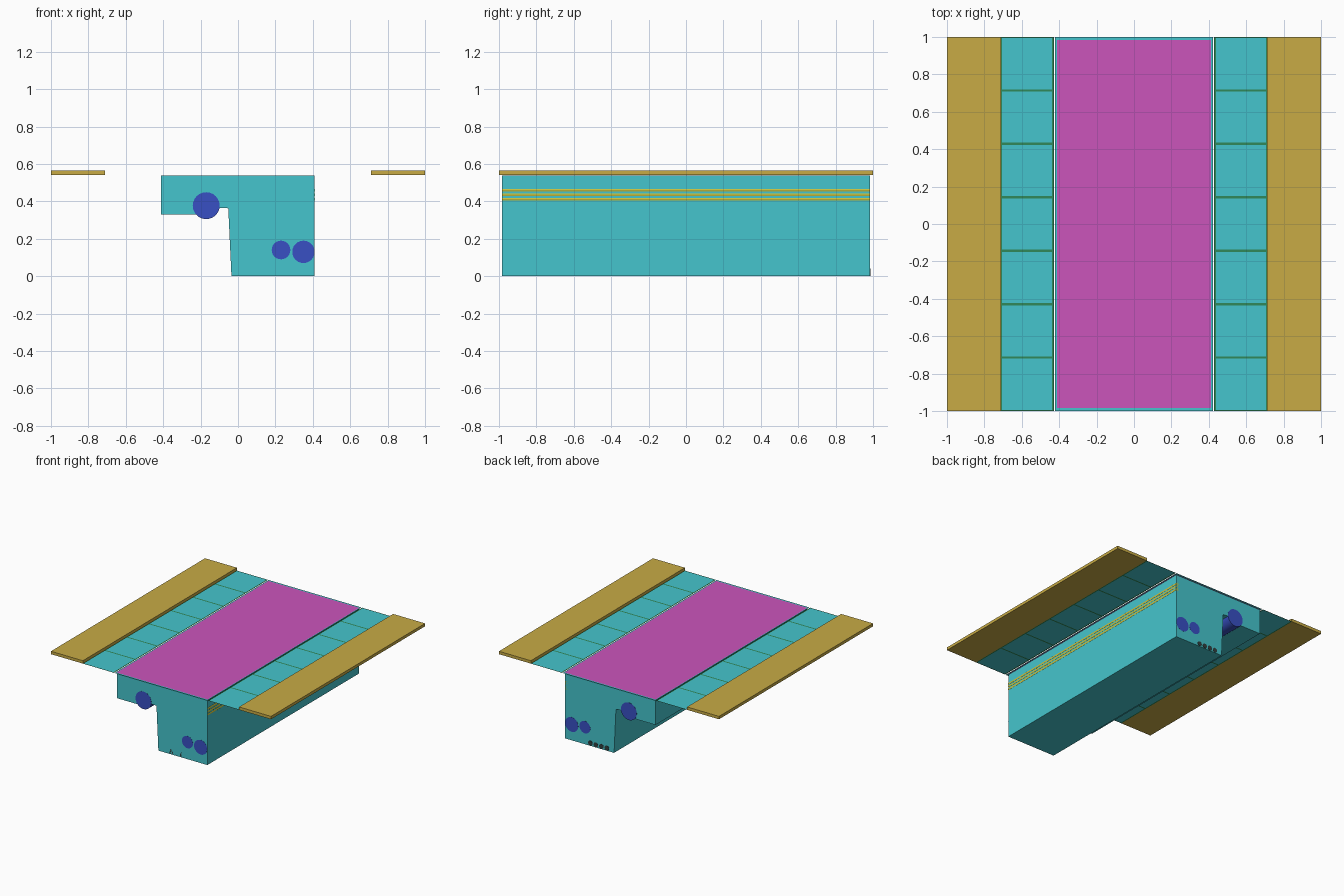
import bpy, bmesh, math

if "Cube" in bpy.data.objects:
    bpy.data.objects.remove(bpy.data.objects["Cube"])


def material(name, r, g, b):
    m = bpy.data.materials.new(name)
    m.diffuse_color = (r, g, b, 1)
    m.use_nodes = True
    m.node_tree.nodes["Principled BSDF"].inputs["Base Color"].default_value = m.diffuse_color
    return m


TEAL = material("teal", 0.06, 0.56, 0.61)
MAGENTA = material("magenta", 0.6, 0.09, 0.5)
GOLD = material("gold", 0.58, 0.41, 0.06)
BLUE = material("blue", 0.04, 0.08, 0.55)
YELLOW = material("yellow", 0.6, 0.55, 0.05)
GREEN = material("green", 0.03, 0.25, 0.1)
DARK = material("dark", 0.03, 0.05, 0.05)


def finish(name, bm, mat):
    mesh = bpy.data.meshes.new(name)
    bm.to_mesh(mesh)
    bm.free()
    mesh.materials.append(mat)
    ob = bpy.data.objects.new(name, mesh)
    bpy.context.collection.objects.link(ob)
    return ob


def box(name, lo, hi, mat):
    bm = bmesh.new()
    bmesh.ops.create_cube(bm, size=1)
    for v in bm.verts:
        v.co = [lo[i] if v.co[i] < 0 else hi[i] for i in range(3)]
    return finish(name, bm, mat)


def sheets(name, rects, z, mat):
    # flat rectangles given as x0, x1, y0, y1
    bm = bmesh.new()
    for x0, x1, y0, y1 in rects:
        bm.faces.new([bm.verts.new((x, y, z)) for x, y in
                      ((x0, y0), (x1, y0), (x1, y1), (x0, y1))])
    return finish(name, bm, mat)


def pipe(name, x, z, r, half, mat, sides=24, y=0):
    bpy.ops.mesh.primitive_cylinder_add(vertices=sides, radius=r, depth=2 * half,
                                        location=(x, y, z),
                                        rotation=(math.pi / 2, 0, 0))
    ob = bpy.context.object
    ob.name = name
    ob.data.materials.append(mat)
    bpy.ops.object.shade_smooth_by_angle()


# Ground block under the road: stepped profile extruded along y
profile = [(-0.412, 0.537), (-0.412, 0.33), (-0.14, 0.33), (-0.12, 0.34),
           (-0.11, 0.362), (-0.10, 0.366), (-0.052, 0.363), (-0.035, 0.0),
           (0.41, 0.0), (0.41, 0.537)]
bm = bmesh.new()
end = bm.faces.new([bm.verts.new((x, -0.984, z)) for x, z in profile])
ext = bmesh.ops.extrude_face_region(bm, geom=[end], use_keep_orig=True)
for v in ext["geom"]:
    if isinstance(v, bmesh.types.BMVert):
        v.co.y = 0.984
bmesh.ops.recalc_face_normals(bm, faces=bm.faces[:])
finish("ground_block", bm, TEAL)

# Road surface and its narrow border
sheets("road_surface", [(-0.413, 0.413, -0.985, 0.985)], 0.54, MAGENTA)
sheets("road_border", [(-0.422, -0.413, -1, 1), (0.413, 0.422, -1, 1),
                       (-0.413, 0.413, -1, -0.985), (-0.413, 0.413, 0.985, 1)],
       0.54, TEAL)

# Parking bays with painted lines, and raised pavements, on both sides
STEP, HALF_LINE = 2 / 7, 0.006
for side, s in (("left", -1), ("right", 1)):
    bays, lines = [], []
    xa, xb = sorted((s * 0.438, s * 0.705))
    for i in range(7):
        y0 = -1 + i * STEP
        bays.append((xa, xb, y0 + HALF_LINE, y0 + STEP - HALF_LINE))
    for i in range(8):
        y = -1 + i * STEP
        lines.append((xa, xb, max(-1, y - HALF_LINE), min(1, y + HALF_LINE)))
    for a, b in ((0.428, 0.438), (0.705, 0.715)):
        x0, x1 = sorted((s * a, s * b))
        lines.append((x0, x1, -1, 1))
    sheets(side + "_parking_bays", bays, 0.54, TEAL)
    sheets(side + "_bay_lines", lines, 0.54, GREEN)
    x0, x1 = sorted((s * 0.71, s))
    box(side + "_pavement", (x0, -1, 0.54), (x1, 1, 0.564), GOLD)

# Buried pipes
for i, (x, z, r) in enumerate(((-0.17, 0.377, 0.072), (0.23, 0.14, 0.05),
                               (0.35, 0.13, 0.06))):
    pipe("pipe_%d" % (i + 1), x, z, r, 0.985, BLUE)

# Row of small ducts along the bottom, poking out slightly at the back
for i in range(4):
    pipe("duct_%d" % (i + 1), 0.03 + 0.05 * i, 0.022, 0.02, 0.985, DARK, 16, 0.001)

# Yellow cables along the right wall
for i in range(3):
    pipe("cable_%d" % (i + 1), 0.4, 0.412 + 0.024 * i, 0.0125, 0.984, YELLOW, 12)
